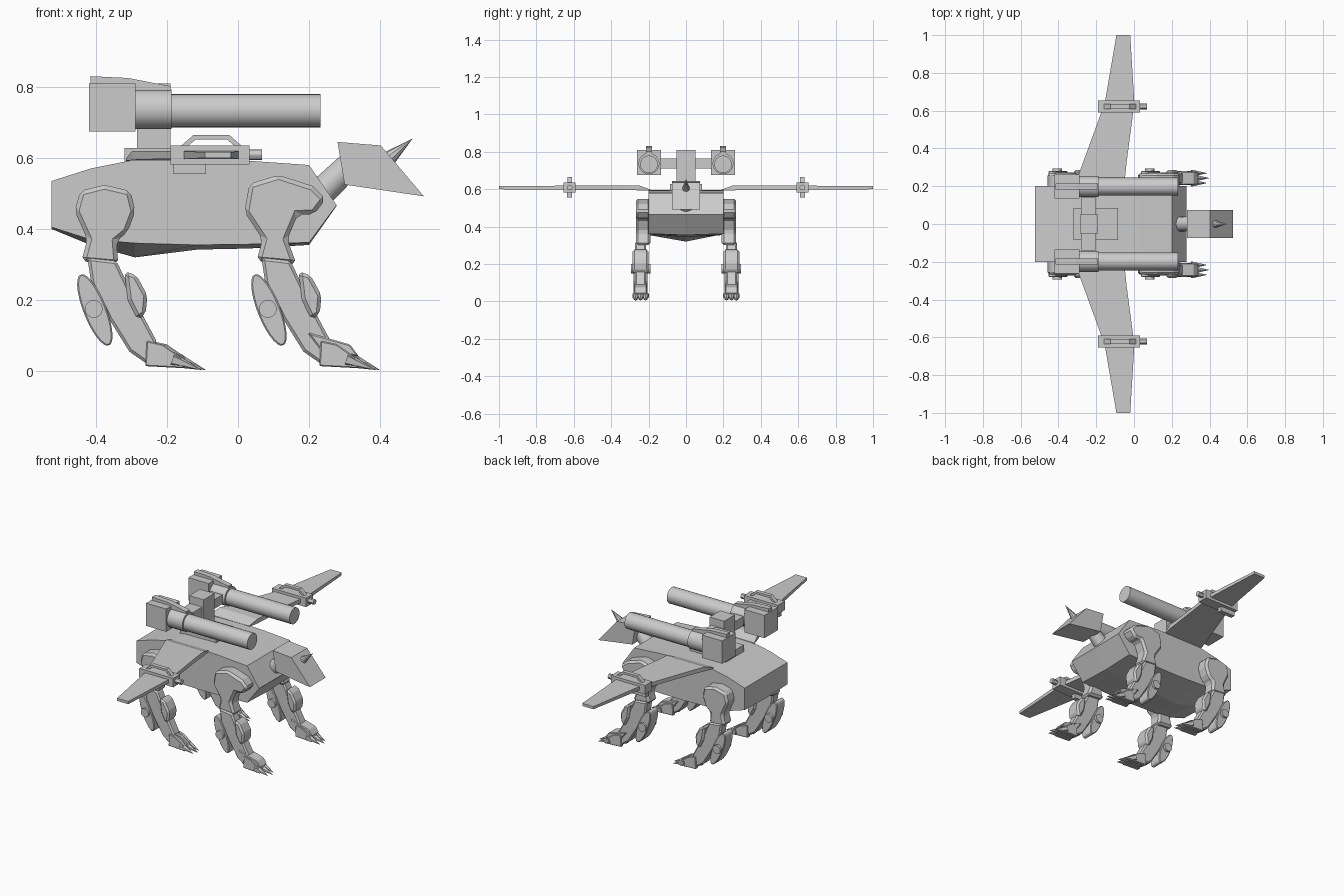
import bpy, bmesh
from mathutils import Vector

cube = bpy.data.objects.get("Cube")
if cube:
    bpy.data.objects.remove(cube)

GREY = (0.6, 0.6, 0.6, 1)
metal = bpy.data.materials.new("plain grey")
metal.use_nodes = True
metal.diffuse_color = GREY
metal.node_tree.nodes["Principled BSDF"].inputs["Base Color"].default_value = GREY


def finish(bm, name, bevel=0, smooth=False):
    bmesh.ops.recalc_face_normals(bm, faces=bm.faces)
    mesh = bpy.data.meshes.new(name)
    bm.to_mesh(mesh)
    bm.free()
    ob = bpy.data.objects.new(name, mesh)
    bpy.context.collection.objects.link(ob)
    mesh.materials.append(metal)
    if bevel:
        mod = ob.modifiers.new("chamfer", 'BEVEL')
        mod.width = bevel
        mod.segments = 1
        mod.limit_method = 'ANGLE'
    if smooth:
        bpy.ops.object.select_all(action='DESELECT')
        ob.select_set(True)
        bpy.context.view_layer.objects.active = ob
        bpy.ops.object.shade_smooth_by_angle()
    return ob


def loft(name, rings, bevel=0):
    """Skin closed rings of points and cap both ends."""
    bm = bmesh.new()
    rows = [[bm.verts.new(p) for p in ring] for ring in rings]
    n = len(rows[0])
    for a, b in zip(rows, rows[1:]):
        for i in range(n):
            j = (i + 1) % n
            bm.faces.new((a[i], a[j], b[j], b[i]))
    bm.faces.new(rows[0])
    bm.faces.new(rows[-1])
    return finish(bm, name, bevel)


def prism(name, profile, y0, y1, shift=0, bevel=0):
    """Side profile in x and z, extruded from y0 to y1."""
    return loft(name, [[(x + shift, y, z) for x, z in profile] for y in (y0, y1)], bevel)


def box(name, x0, x1, y0, y1, z0, z1, bevel=0):
    return prism(name, [(x0, z0), (x1, z0), (x1, z1), (x0, z1)], y0, y1, 0, bevel)


def rod(name, a, b, r1, r2=None, sides=24, smooth=True):
    a, b = Vector(a), Vector(b)
    bm = bmesh.new()
    bmesh.ops.create_cone(bm, cap_ends=True, segments=sides, radius1=r1,
                          radius2=r1 if r2 is None else r2, depth=(b - a).length)
    ob = finish(bm, name, 0, smooth)
    ob.rotation_mode = 'QUATERNION'
    ob.rotation_quaternion = (b - a).to_track_quat('Z', 'Y')
    ob.location = (a + b) / 2
    return ob


# Hull with a shallow keel: x, top, side bottom, keel
stations = [(-.525, .535, .405, .40), (-.415, .57, .37, .355), (-.29, .595, .36, .32),
            (-.115, .597, .355, .342), (.03, .592, .357, .345), (.2, .58, .362, .355),
            (.277, .468, .466, .464)]
loft("body", [[(x, -.2, t), (x, .2, t), (x, .2, s), (x, 0, k), (x, -.2, s)]
              for x, t, s, k in stations])

# Neck, head and horn
rod("neck", (.2, 0, .47), (.33, 0, .595), .042, .036, 16)
prism("head", [(.28, .645), (.402, .635), (.523, .492), (.3, .525)], -.074, .074)
rod("horn", (.405, 0, .582), (.492, 0, .655), .028, 0, 10, False)

# Turret mount
box("turret_base", -.32, -.085, -.085, .085, .585, .628)
box("turret_pillar", -.285, -.19, -.05, .05, .62, .81)
box("turret_crossbar", -.28, -.2, -.14, .14, .71, .765)

# Leg profiles
hind_thigh = [(-.444, .507), (-.376, .524), (-.303, .507), (-.289, .45), (-.311, .391),
              (-.342, .366), (-.337, .3), (-.441, .309), (-.424, .371), (-.46, .45)]
front_thigh = [(.032, .527), (.114, .552), (.21, .521), (.247, .484), (.215, .442),
               (.168, .44), (.139, .371), (.165, .3), (.052, .31), (.069, .371), (.018, .448)]
shin = [(-.424, .32), (-.342, .31), (-.277, .174), (-.227, .08), (-.249, .015),
        (-.306, .055), (-.362, .145), (-.413, .245)]
guard = [(-.32, .281), (-.286, .27), (-.255, .213), (-.26, .16), (-.283, .145), (-.31, .2)]
toe = [(-.245, .085), (-.2, .075), (-.15, .04), (-.14, .008), (-.249, .014)]
foot_plate = [(-.295, .109), (-.175, .075), (-.15, .042), (-.25, .05)]


def leg(side, label, thigh, shift):
    c = side * .243
    prism(label + "_thigh", thigh, side * .19, side * .268, 0, .012)
    prism(label + "_shin", shin, c - .03, c + .03, shift, .008)
    prism(label + "_shin_guard", guard, c - .042, c + .042, shift, .01)
    # Oval calf shield with its hub
    bm = bmesh.new()
    bmesh.ops.create_cone(bm, cap_ends=True, segments=28, radius1=1, radius2=1, depth=.076)
    for v in bm.verts:
        u, w, d = v.co
        u, w = u * .108, w * .032
        v.co = (-.403 + shift - u * .37 + w * .93, c + d, .172 + u * .93 + w * .37)
    finish(bm, label + "_calf_shield", .004)
    hub = -.406 + shift
    rod(label + "_hub", (hub, c - .052, .175), (hub, c + .052, .175), .025, None, 16)
    # Clawed foot
    for k in (-1, 0, 1):
        y = c + k * .026
        reach = .012 if k == 0 else 0
        prism(label + "_toe", toe, y - .011, y + .011, shift - .012 + reach, .003)
        rod(label + "_claw", (-.185 + shift + reach, y, .032),
            (-.102 + shift + reach, y, .003), .021, 0, 6, False)
    if shift:
        prism(label + "_foot_plate", foot_plate, c - .034, c + .034, shift, .004)


for s, name in ((1, "left"), (-1, "right")):
    leg(s, name + "_hind", hind_thigh, 0)
    leg(s, name + "_front", front_thigh, .49)

    # Shoulder cannon
    g = s * .198
    box(name + "_cannon_breech", -.42, -.288, g - .063, g + .063, .675, .81)
    rod(name + "_cannon_sleeve", (-.29, g, .737), (-.187, g, .737), .056)
    rod(name + "_cannon_barrel", (-.2, g, .733), (.232, g, .733), .047)
    prism(name + "_cannon_fin", [(-.415, .83), (-.31, .825), (-.19, .802), (-.19, .76),
                                 (-.415, .78)], g - .016, g + .016)

    # Tapered wing: y, rear x, front x, bottom, top
    wing = [(.19, -.315, -.06, .592, .598), (.25, -.298, -.047, .594, .62),
            (.32, -.272, -.04, .596, .62), (.64, -.155, .002, .597, .619),
            (1, -.093, -.02, .6, .616)]
    loft(name + "_wing", [[(r, s * y, b), (f, s * y, b), (f, s * y, t), (r, s * y, t)]
                          for y, r, f, b, t in wing])

    # Wing gun
    w = s * .622
    box(name + "_wing_gun", -.19, .033, w - .032, w + .032, .582, .635)
    box(name + "_wing_gun_magazine", -.183, -.09, w - .013, w + .013, .555, .59)
    rod(name + "_wing_gun_muzzle", (.02, w, .609), (.068, w, .609), .015, None, 12)
    prism(name + "_wing_gun_handle", [(-.165, .63), (-.125, .665), (-.025, .665), (.015, .63),
                                      (-.005, .63), (-.031, .652), (-.119, .652), (-.145, .63)],
          w - .012, w + .012)
